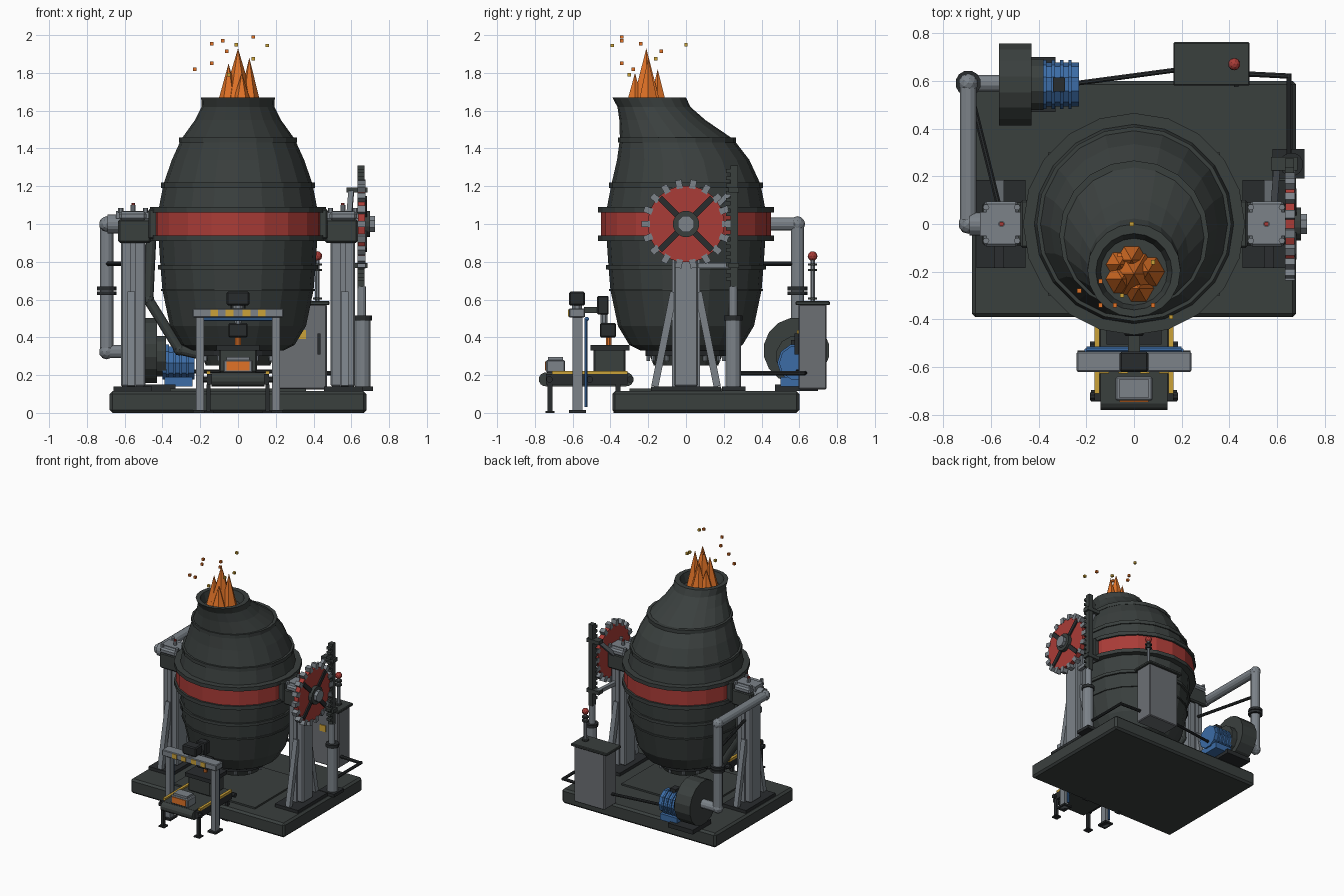
import bpy, bmesh
from math import pi, cos, sin
from mathutils import Matrix, Vector

cube = bpy.data.objects.get("Cube")
if cube:
    bpy.data.objects.remove(cube, do_unlink=True)


def material(name, red, green, blue):
    mat = bpy.data.materials.new(name)
    mat.use_nodes = True
    colour = (red, green, blue, 1)
    mat.diffuse_color = colour
    mat.node_tree.nodes["Principled BSDF"].inputs["Base Color"].default_value = colour
    return mat


IRON = material("dark iron", .042, .05, .048)
BLACK = material("black steel", .022, .025, .027)
STEEL = material("grey steel", .2, .225, .25)
CABINET = material("cabinet grey", .15, .16, .175)
RED = material("signal red", .4, .045, .038)
BLUE = material("motor blue", .045, .15, .38)
ORANGE = material("molten orange", .75, .17, .02)
YELLOW = material("safety yellow", .6, .36, .04)


def finish(name, bm, mat, bevel=0):
    bmesh.ops.recalc_face_normals(bm, faces=bm.faces)
    mesh = bpy.data.meshes.new(name)
    bm.to_mesh(mesh)
    bm.free()
    mesh.materials.append(mat)
    obj = bpy.data.objects.new(name, mesh)
    bpy.context.collection.objects.link(obj)
    if bevel:
        mod = obj.modifiers.new("bevel", 'BEVEL')
        mod.width = bevel
        mod.segments = 1
    return obj


def box(name, mat, xs, ys, zs, bevel=0, side=1):
    """Box from its extents; side=-1 mirrors it to the other side."""
    bm = bmesh.new()
    bmesh.ops.create_cube(bm, size=1)
    for v in bm.verts:
        v.co = Vector((side * (xs[0] + (v.co.x + .5) * (xs[1] - xs[0])),
                       ys[0] + (v.co.y + .5) * (ys[1] - ys[0]),
                       zs[0] + (v.co.z + .5) * (zs[1] - zs[0])))
    return finish(name, bm, mat, bevel)


def rod(name, mat, start, end, radius, sides=12, tip=None):
    """Cylinder, cone or square beam between two points."""
    a, b = Vector(start), Vector(end)
    axis = b - a
    bm = bmesh.new()
    turn = Matrix.Rotation(pi / sides, 4, 'Z')
    place = Matrix.Translation((a + b) / 2) @ axis.to_track_quat('Z', 'Y').to_matrix().to_4x4() @ turn
    bmesh.ops.create_cone(bm, cap_ends=True, segments=sides, radius1=radius,
                          radius2=radius if tip is None else tip, depth=axis.length, matrix=place)
    return finish(name, bm, mat)


def ball(name, mat, centre, radius):
    bm = bmesh.new()
    bmesh.ops.create_icosphere(bm, subdivisions=2, radius=radius, matrix=Matrix.Translation(centre))
    return finish(name, bm, mat)


def pipe(name, mat, points, radius):
    for a, b in zip(points, points[1:]):
        rod(name, mat, a, b, radius)
    for p in points[1:-1]:
        ball(name + "_elbow", mat, p, radius * 1.15)


def loft(name, mat, profile, sides=20):
    """Stack of rings (height, radius, y offset)."""
    bm = bmesh.new()
    rings = [[bm.verts.new((r * cos(2 * pi * i / sides), y + r * sin(2 * pi * i / sides), z))
              for i in range(sides)] for z, r, y in profile]
    for low, high in zip(rings, rings[1:]):
        for i in range(sides):
            j = (i + 1) % sides
            bm.faces.new((low[i], low[j], high[j], high[i]))
    bm.faces.new(rings[0])
    bm.faces.new(rings[-1])
    return finish(name, bm, mat)


# Foundation
box("foundation", IRON, (-.68, .68), (-.39, .6), (0, .115), .015)
box("floor_plate", IRON, (-.36, .36), (-.3, .3), (.115, .128))

# Vessel with a mouth leaning to the front
loft("vessel", IRON, [(.33, .24, 0), (.36, .3, 0), (.46, .36, 0), (.65, .4, 0), (.77, .41, 0),
                      (.92, .42, 0), (1.08, .42, 0), (1.21, .395, 0), (1.34, .35, -.015), (1.45, .3, -.05),
                      (1.55, .228, -.125), (1.62, .193, -.17), (1.67, .195, -.195),
                      (1.67, .16, -.2), (1.6, .14, -.2)])
loft("red_band", RED, [(.93, .45, 0), (1.07, .45, 0)])
for z, r, y, h in ((.925, .465, 0, .015), (1.075, .465, 0, .015), (1.205, .408, 0, .014),
                   (1.445, .313, -.047, .014), (.77, .424, 0, .012), (.65, .408, 0, .006)):
    loft("vessel_hoop", IRON, [(z - h, r, y), (z + h, r, y)])
loft("bottom_flange", BLACK, [(.3, .215, 0), (.335, .215, 0)])
loft("bottom_tuyere", IRON, [(.25, .17, 0), (.3, .19, 0)])
for i in range(12):
    x, y = .2 * cos(i * pi / 6), .2 * sin(i * pi / 6)
    rod("flange_bolt", STEEL, (x, y, .275), (x, y, .345), .012, 6)

# Flames and sparks
for x, y, r, top in ((0, -.21, .085, 1.93), (-.05, -.23, .06, 1.85), (.06, -.2, .06, 1.88),
                     (.02, -.27, .055, 1.8), (-.01, -.15, .055, 1.82), (-.06, -.17, .05, 1.77)):
    rod("flame", ORANGE, (x, y, 1.6), (x, y, top), r * 1.15, 6, 0)
for i, (x, y, z) in enumerate(((-.01, 0, 1.95), (-.23, -.28, 1.82), (-.14, -.34, 1.85), (-.05, -.3, 1.79),
                               (-.08, -.34, 1.97), (.08, -.34, 1.99), (.155, -.39, 1.945),
                               (-.14, -.24, 1.955), (-.06, -.13, 1.915), (.08, -.16, 1.875))):
    d = .009
    box("spark", YELLOW if i % 3 == 0 else ORANGE, (x - d, x + d), (y - d, y + d), (z - d, z + d))

# Towers, bearings and trunnions
for s in (-1, 1):
    box("tower_foot", BLACK, (.455, .66), (-.185, .185), (.115, .14), side=s)
    box("tower_column", STEEL, (.49, .62), (-.063, .063), (.14, .92), .008, side=s)
    box("tower_rib", STEEL, (.54, .57), (-.075, .075), (.14, .9), side=s)
    for t in (-1, 1):
        rod("tower_brace", STEEL, (s * .565, t * .165, .14), (s * .565, t * .065, .64), .027, 4)
        for x in (.49, .62):
            rod("cap_bolt", STEEL, (s * x, t * .07, 1.06), (s * x, t * .07, 1.085), .014, 6)
    box("bearing_block", IRON, (.46, .635), (-.09, .09), (.9, 1.025), .01, side=s)
    box("bearing_cap", STEEL, (.485, .63), (-.095, .095), (1.02, 1.065), .012, side=s)
    box("cap_strap", STEEL, (.465, .645), (-.05, .05), (1.03, 1.07), side=s)
    rod("grease_stem", STEEL, (s * .555, 0, 1.065), (s * .555, 0, 1.1), .014, 8)
    rod("grease_cap", RED, (s * .555, 0, 1.1), (s * .555, 0, 1.112), .01, 8)
    rod("trunnion", STEEL, (s * .4, 0, 1), (s * .69, 0, 1), .05, 16)
    box("trunnion_plate", IRON, (.4, .475), (-.1, .1), (.92, 1.08), .008, side=s)

# Tilting gear
centre = Matrix.Translation((0, 0, 1))
rod("gear_disc", RED, (.635, 0, 1), (.672, 0, 1), .203, 36)
for i in range(18):
    tooth = box("gear_tooth", STEEL, (.632, .675), (-.017, .017), (.19, .236))
    tooth.data.transform(centre @ Matrix.Rotation(i * pi / 9 + pi / 18, 4, 'X'))
for i in range(4):
    spoke = box("gear_spoke", BLACK, (.668, .682), (-.016, .016), (.03, .195))
    spoke.data.transform(centre @ Matrix.Rotation(pi / 4 + i * pi / 2, 4, 'X'))
rod("gear_collar", IRON, (.665, 0, 1), (.7, 0, 1), .07, 16)
rod("gear_hub", STEEL, (.6, 0, 1), (.725, 0, 1), .045, 8)

# Rack and hydraulic lift
box("rack", IRON, (.632, .67), (.235, .275), (.66, 1.31))
for i in range(16):
    z = .7 + i * .038
    box("rack_tooth", IRON, (.632, .67), (.213, .237), (z, z + .02))
box("cylinder_foot", BLACK, (.58, .715), (.19, .315), (.115, .14))
rod("lift_cylinder", STEEL, (.66, .25, .14), (.66, .25, .5), .042, 12)
rod("cylinder_collar", BLACK, (.66, .25, .49), (.66, .25, .515), .05, 12)
rod("lift_piston", STEEL, (.655, .25, .5), (.655, .25, .67), .024, 12)
for z in (.78, 1.18):
    box("rack_guide", IRON, (.575, .685), (.225, .28), (z - .014, z + .014))
    rod("guide_arm", STEEL, (.585, .06, min(z, 1)), (.6, .25, z), .02, 4)
rod("hydraulic_hose", BLACK, (.65, .28, .21), (.65, .63, .21), .012, 8)
rod("hydraulic_hose", BLACK, (.65, .62, .21), (.45, .63, .21), .012, 8)

# Control cabinet with beacon
box("cabinet", CABINET, (.2, .47), (.595, .745), (.125, .575), .006)
box("cabinet_roof", IRON, (.165, .485), (.58, .762), (.57, .592), .005)
box("warning_plate", YELLOW, (.31, .36), (.588, .596), (.39, .44))
box("cabinet_handle", BLACK, (.42, .437), (.575, .597), (.31, .42))
rod("beacon_post", STEEL, (.42, .67, .59), (.42, .67, .81), .013, 8)
for z in (.6, .75, .78):
    rod("beacon_disc", IRON, (.42, .67, z), (.42, .67, z + .012), .026, 8)
ball("beacon_lamp", RED, (.42, .67, .83), .026)

# Blower, motor and air pipes
rod("blower", IRON, (-.565, .585, .33), (-.43, .585, .33), .175, 16)
box("blower_foot", BLACK, (-.55, -.33), (.47, .7), (.115, .15))
rod("blower_hub", IRON, (-.44, .585, .3), (-.38, .585, .3), .11, 12)
rod("motor", BLUE, (-.4, .585, .265), (-.23, .585, .265), .092, 10)
for x in (-.38, -.345, -.31, -.275):
    rod("motor_fin", BLUE, (x, .585, .265), (x + .014, .585, .265), .102, 10)
box("motor_base", BLUE, (-.39, -.24), (.5, .67), (.14, .19))
box("motor_terminal", BLACK, (-.34, -.29), (.555, .615), (.35, .385))
rod("motor_cable", BLACK, (-.24, .59, .22), (.21, .65, .22), .011, 8)
pipe("air_pipe", STEEL, [(-.6, 0, 1), (-.695, 0, 1), (-.695, .59, 1), (-.695, .59, .325),
                         (-.55, .59, .325)], .036)
for z in (.635, .66):
    rod("pipe_flange", BLACK, (-.695, .59, z - .012), (-.695, .59, z + .008), .054)
rod("pipe_stay", BLACK, (-.56, .05, .79), (-.695, .59, .79), .012, 8)
pipe("bottom_blast_pipe", IRON, [(-.46, 0, .92), (-.475, 0, .6), (-.31, 0, .335), (-.12, 0, .29)], .028)

# Casting conveyor
box("conveyor_belt", IRON, (-.14, .14), (-.745, -.315), (.14, .214))
for y in (-.743, -.53, -.315):
    rod("conveyor_roller", IRON, (-.14, y, .177), (.14, y, .177), .037, 12)
    rod("roller_axle", BLACK, (-.185, y + .02, .177), (.185, y + .02, .177), .018, 8)
for s in (-1, 1):
    box("conveyor_frame", BLACK, (.14, .165), (-.74, -.31), (.15, .205), side=s)
    box("guard_rail", YELLOW, (.145, .166), (-.71, -.31), (.205, .222), side=s)
    for y in (-.72, -.36):
        box("conveyor_leg", BLACK, (.145, .168), (y - .012, y + .012), (0, .15), side=s)
        box("leg_pad", BLACK, (.13, .18), (y - .025, y + .025), (0, .01), side=s)
box("mould", STEEL, (-.078, .078), (-.74, -.64), (.214, .28), .006)
box("mould_rim", STEEL, (-.06, .06), (-.73, -.65), (.28, .297))
box("hot_mould_face", ORANGE, (-.06, .06), (-.746, -.739), (.225, .272))

# Tundish and pouring stream
box("tundish", IRON, (-.1, .1), (-.49, -.32), (.214, .345), .008)
box("tundish_rim", BLACK, (-.115, .115), (-.505, -.3), (.33, .36))
rod("pouring_stream", ORANGE, (0, -.41, .34), (0, -.41, .43), .016, 8)
box("pouring_nozzle", BLACK, (-.05, .05), (-.455, -.37), (.4, .475), .006)
rod("nozzle_stem", STEEL, (0, -.435, .46), (0, -.435, .56), .02, 8)
box("nozzle_drive", BLACK, (-.04, .04), (-.47, -.41), (.52, .62), .006)

# Front gantry
for s in (-1, 1):
    box("gantry_post", STEEL, (.18, .222), (-.6, -.548), (0, .51), side=s)
    box("gantry_foot", BLACK, (.165, .237), (-.62, -.53), (0, .014), side=s)
    rod("water_hose", BLUE, (s * .2, -.53, .03), (s * .2, -.53, .495), .009, 8)
    for x in (.025, .105):
        box("hazard_plate", YELLOW, (x, x + .04), (-.626, -.619), (.51, .548), side=s)
box("gantry_beam", STEEL, (-.24, .24), (-.62, -.535), (.505, .553), .005)
rod("water_manifold", BLUE, (-.2, -.525, .497), (.2, -.525, .497), .012, 8)
rod("drive_neck", STEEL, (0, -.577, .55), (0, -.577, .58), .03, 8)
box("gantry_drive", BLACK, (-.06, .06), (-.62, -.535), (.568, .642), .008)
box("drive_arm", IRON, (-.025, .025), (-.54, -.44), (.53, .56))
